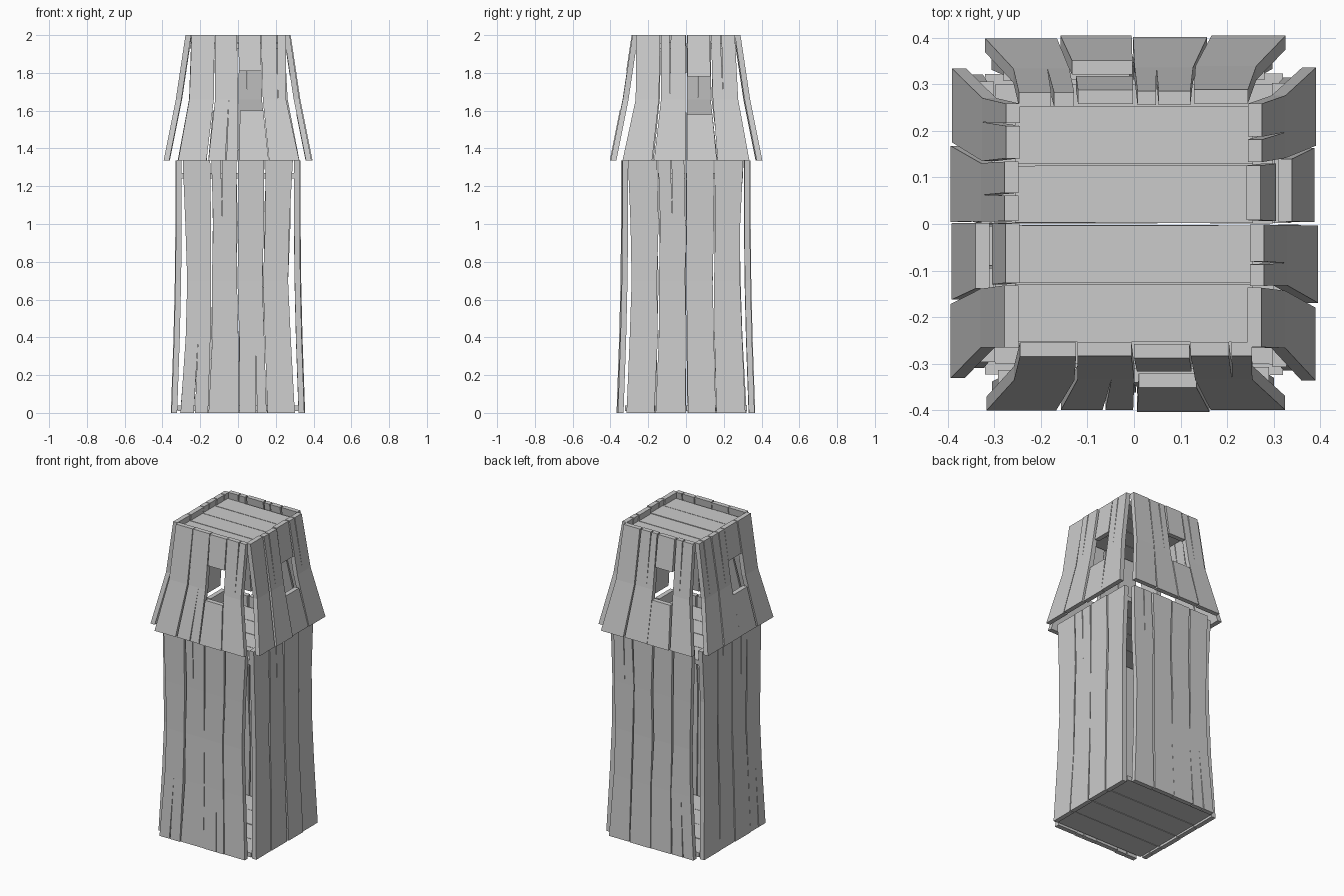
import bpy, bmesh, math, random
from mathutils import Matrix

if "Cube" in bpy.data.objects:
    bpy.data.objects.remove(bpy.data.objects["Cube"])

random.seed(7)
T = 0.03  # board thickness

# (height, distance of outer face from centre, half width of wall)
BODY = [(0.0, 0.358, 0.312), (0.4, 0.344, 0.288), (0.7, 0.337, 0.280),
        (1.0, 0.334, 0.285), (1.335, 0.334, 0.298)]
HOOD = [(1.335, 0.395, 0.331), (1.66, 0.330, 0.268), (2.0, 0.279, 0.258)]


def sample(profile, z):
    for a, b in zip(profile, profile[1:]):
        if z <= b[0] + 1e-6:
            t = (z - a[0]) / (b[0] - a[0])
            return [a[i] + (b[i] - a[i]) * t for i in (1, 2)]
    return profile[-1][1:]


def finish(bm, name):
    bmesh.ops.remove_doubles(bm, verts=bm.verts, dist=0.0003)
    bmesh.ops.recalc_face_normals(bm, faces=bm.faces)
    me = bpy.data.meshes.new(name)
    bm.to_mesh(me)
    bm.free()
    ob = bpy.data.objects.new(name, me)
    bpy.context.collection.objects.link(ob)
    return ob


def strip(bm, rows, skip_left=(), skip_right=()):
    """Closed board from rows of (left, right, z, front, back)."""
    rings = []
    for l, r, z, f, b in rows:
        rings.append([bm.verts.new(p) for p in
                      ((l, -f, z), (r, -f, z), (r, -b, z), (l, -b, z))])
    for i, (p, q) in enumerate(zip(rings, rings[1:])):
        for s in range(4):
            if (s == 1 and i in skip_right) or (s == 3 and i in skip_left):
                continue
            n = (s + 1) % 4
            bm.faces.new((p[s], p[n], q[n], q[s]))
    bm.faces.new(rings[0][::-1])
    bm.faces.new(rings[-1])


def board(bm, rows, crack=None):
    """Board with an optional tapering split at its bottom (0) or top (-1) end."""
    if crack is None:
        strip(bm, rows)
        return
    n = len(rows) - 1
    split = 0 if crack == 0 else n - 1
    k = random.uniform(0.35, 0.65)
    left, right = [], []
    for i, (l, r, z, f, b) in enumerate(rows):
        g = 0.003 if i == (0 if crack == 0 else n) else 0.0
        c = l + (r - l) * k
        left.append((l, c - g, z, f, b))
        right.append((c + g, r, z, f, b))
    joined = [i for i in range(n) if i != split]
    strip(bm, left, skip_right=joined)
    strip(bm, right, skip_left=joined)


def wall(name, profile, side, window=None):
    """Four uneven boards on one side, turned round the tower."""
    bm = bmesh.new()
    dd, dw = (0.006, -0.008) if side % 2 == 0 else (-0.004, 0.008)
    zs = [p[0] for p in profile]
    # wandering joints between boards
    joints = []
    for j in range(5):
        joints.append([(random.uniform(-0.006, 0.006),
                        random.uniform(0.001, 0.006)) for _ in zs])

    def edge(j, z, sign):
        w = sample(profile, z)[1] + dw
        for i in range(len(zs) - 1):
            if z <= zs[i + 1] + 1e-6:
                t = (z - zs[i]) / (zs[i + 1] - zs[i])
                off, gap = [joints[j][i][k] * (1 - t) + joints[j][i + 1][k] * t for k in (0, 1)]
                break
        return w * (j - 2) / 2 + off + sign * gap

    for j in range(4):
        push = random.uniform(-0.004, 0.004)
        spans = [zs]
        if window and j == 2:
            spans = [[z for z in zs if z < window[0]] + [window[0]],
                     [window[1]] + [z for z in zs if z > window[1]]]
            spans[0] = [z for z in spans[0] if z <= window[0]]
        for sp in spans:
            rows = []
            for z in sp:
                d = sample(profile, z)[0] + dd + push
                rows.append((edge(j, z, 1), edge(j + 1, z, -1), z, d, d - T))
            board(bm, rows, random.choice((0, -1, None)) if len(rows) > 2 else None)
    bmesh.ops.rotate(bm, verts=bm.verts, cent=(0, 0, 0),
                     matrix=Matrix.Rotation(side * math.pi / 2, 3, 'Z'))
    return finish(bm, name)


def deck(name, hx, hy, z0, z1, count=4):
    """Flat platform of boards running along x."""
    bm = bmesh.new()
    cuts = [-hy + 2 * hy * i / count for i in range(count + 1)]
    for a, b in zip(cuts, cuts[1:]):
        e = [random.uniform(0.0008, 0.003) for _ in range(4)]
        drop = random.uniform(0, 0.002)
        pts = [(-hx, a + e[0]), (hx, a + e[1]), (hx, b - e[2]), (-hx, b - e[3])]
        lo = [bm.verts.new((x, y, z0)) for x, y in pts]
        hi = [bm.verts.new((x, y, z1 - drop)) for x, y in pts]
        bm.faces.new(lo[::-1])
        bm.faces.new(hi)
        for s in range(4):
            n = (s + 1) % 4
            bm.faces.new((lo[s], lo[n], hi[n], hi[s]))
    return finish(bm, name)


# Walls of the shaft and the flared lookout hood
WINDOWS = [(1.60, 1.81), (1.58, 1.78), (1.60, 1.80), (1.59, 1.80)]
for s, label in enumerate(("front", "right", "back", "left")):
    wall(label + "_shaft_boards", BODY, s)
    wall(label + "_hood_boards", HOOD, s, WINDOWS[s])

# Floor, lookout platform and sunken roof
deck("floor_boards", 0.32, 0.325, 0.01, 0.04)
deck("platform_boards", 0.298, 0.302, 1.24, 1.27)
deck("roof_boards", 0.255, 0.255, 1.93, 1.96)
